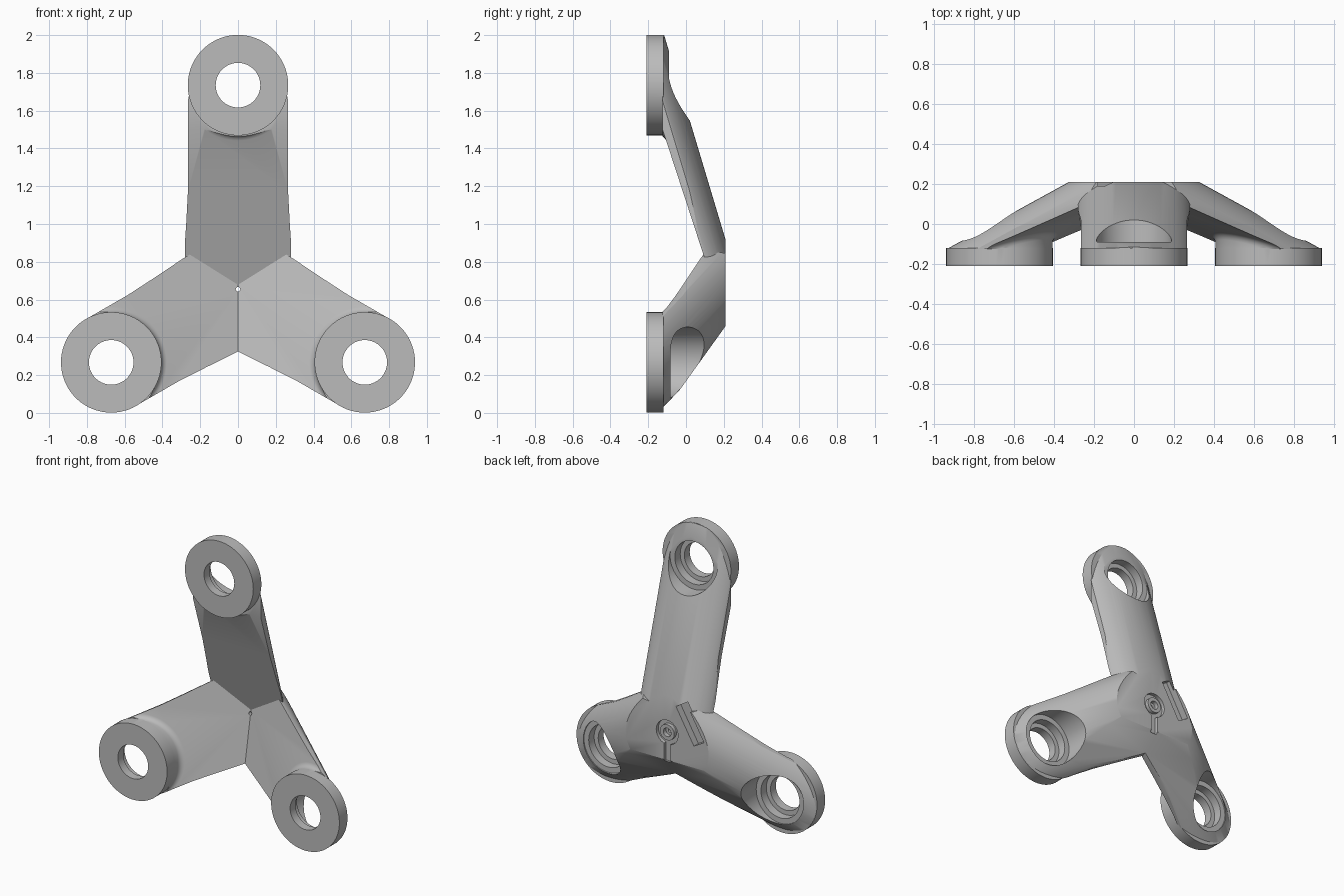
import bpy, bmesh, math
from mathutils import Matrix

if "Cube" in bpy.data.objects:
    bpy.data.objects.remove(bpy.data.objects["Cube"], do_unlink=True)

HUB_Z, FOOT_R, BACK, FRONT, FOOT_TOP = 0.655, 0.265, 0.21, -0.21, -0.12

grey = bpy.data.materials.new("plain grey")
grey.use_nodes = True
colour = (0.5, 0.5, 0.5, 1)
grey.diffuse_color = colour
grey.node_tree.nodes["Principled BSDF"].inputs["Base Color"].default_value = colour


def loft(name, loop_a, loop_b, place=Matrix(), fillet=None):
    """Solid between two matching loops; fillet picks edges to round."""
    bm = bmesh.new()
    a = [bm.verts.new(p) for p in loop_a]
    b = [bm.verts.new(p) for p in loop_b]
    bm.faces.new(a)
    bm.faces.new(b)
    for i in range(len(a)):
        j = (i + 1) % len(a)
        bm.faces.new((a[i], a[j], b[j], b[i]))
    bmesh.ops.recalc_face_normals(bm, faces=bm.faces)
    if fillet:
        edges = [e for e in bm.edges if fillet(e) and all(v in b for v in e.verts)]
        bmesh.ops.bevel(bm, geom=edges, offset=0.03, segments=4, profile=0.5, affect='EDGES')
    bm.transform(place)
    mesh = bpy.data.meshes.new(name)
    bm.to_mesh(mesh)
    bm.free()
    mesh.materials.append(grey)
    ob = bpy.data.objects.new(name, mesh)
    bpy.context.collection.objects.link(ob)
    return ob


def prism(name, outline, y0, y1, place=Matrix()):
    return loft(name, [(x, y0, z) for x, z in outline], [(x, y1, z) for x, z in outline], place)


def circle(radius, z=0, n=64):
    return [(radius * math.cos(math.tau * i / n), z + radius * math.sin(math.tau * i / n)) for i in range(n)]


def rect(x0, x1, z0, z1):
    return [(x0, z0), (x1, z0), (x1, z1), (x0, z1)]


def boolean(target, tool, operation):
    mod = target.modifiers.new(operation, 'BOOLEAN')
    mod.operation, mod.solver, mod.object = operation, 'EXACT', tool
    bpy.context.view_layer.objects.active = target
    bpy.ops.object.modifier_apply(modifier=mod.name)
    bpy.data.objects.remove(tool, do_unlink=True)


def arm(name, angle, reach, back, front, bulge):
    """Arm along local z: flat sloping front, rounded sloping back, round foot."""
    place = Matrix.Translation((0, 0, HUB_Z)) @ Matrix.Rotation(angle, 4, 'Y')
    # plan outline with a flare at the hub and a round foot end
    side = [(0.1, -0.12), (0.287, 0.1), (0.286, 0.17), (0.274, 0.35), (0.265, 0.52)]
    foot = [(FOOT_R * math.cos(math.pi * i / 40), reach + FOOT_R * math.sin(math.pi * i / 40)) for i in range(41)]
    body = prism(name, side + foot + [(-w, r) for w, r in reversed(side)], FRONT + 0.01, 0.6, place)
    # elliptical back section, steep at the edges
    turns = [math.pi * i / 40 for i in range(41)]
    section = [(-0.29 * math.cos(t), bulge * (math.sin(t) - 1)) for t in turns] + [(0.29, -2), (-0.29, -2)]
    ends = [[(w, back[0] - back[1] * r + h, r) for w, h in section] for r in (-0.5, 1.6)]
    boolean(body, loft("arch", *ends, place), 'INTERSECT')
    # hollow under the arm, leaving the foot column with a filleted neck
    arc = [(FOOT_R * math.cos(t), reach - FOOT_R * math.sin(t)) for t in turns]
    plan = [(1, -0.5), (1, reach)] + arc + [(-1, reach), (-1, -0.5)]
    low = [(w, -1, r) for w, r in plan]
    high = [(w, front[0] - front[1] * r, r) for w, r in plan]
    on_arc = lambda e: all(abs(v.co.x) < 0.5 for v in e.verts)
    boolean(body, loft("hollow", low, high, place, on_arc), 'DIFFERENCE')
    boolean(body, prism("foot_clearance", plan, -1, FOOT_TOP - 0.005, place), 'DIFFERENCE')
    # foot ring
    boolean(body, prism("foot_ring", circle(FOOT_R + 0.001, reach, 80), FRONT, FOOT_TOP, place), 'UNION')
    return body, place


arms = [("bracket", 0, 1.08, (0.288, 0.3), (0.152, 0.327), 0.19),
        ("left_arm", math.radians(120), 0.775, (0.375, 0.475), (0.14, 0.37), 0.24),
        ("right_arm", math.radians(-120), 0.775, (0.375, 0.475), (0.14, 0.37), 0.24)]
built = [arm(*a) for a in arms]
bracket = built[0][0]
for other, _ in built[1:]:
    boolean(bracket, other, 'UNION')

# flat hub back and slanted underside
boolean(bracket, prism("back_trim", rect(-2, 2, -1, 3), BACK, 1), 'DIFFERENCE')
slope = [(-0.22, -0.139), (0.26, 0.53), (1, 0.53), (1, -0.139)]
boolean(bracket, loft("under_trim", [(-2, y, z) for y, z in slope], [(2, y, z) for y, z in slope]), 'DIFFERENCE')

# bolt holes with stepped counterbores from the back
for (_, place), spec in zip(built, arms):
    for radius, floor in ((0.187, -0.09), (0.15, -0.15), (0.118, -1)):
        boolean(bracket, prism("bore", circle(radius, spec[2]), floor, 1, place), 'DIFFERENCE')

# hub details: ring groove, pin hole, drain slot and side pocket
hub = Matrix.Translation((0, 0, HUB_Z))
groove = prism("groove", circle(0.085), BACK - 0.025, 0.4, hub)
boolean(groove, prism("core", circle(0.055), 0, 0.5, hub), 'DIFFERENCE')
boolean(bracket, groove, 'DIFFERENCE')
boolean(bracket, prism("dimple", circle(0.03, n=32), BACK - 0.03, 0.4, hub), 'DIFFERENCE')
boolean(bracket, prism("pin_hole", circle(0.012, n=16), -1, 1, hub), 'DIFFERENCE')
boolean(bracket, prism("slot", rect(-0.025, 0.025, -0.21, -0.07), BACK - 0.025, 0.4, hub), 'DIFFERENCE')
tilt = hub @ Matrix.Rotation(math.radians(-60), 4, 'Y')
boolean(bracket, prism("pocket", rect(-0.14, 0.14, 0.16, 0.25), BACK - 0.05, 0.4, tilt), 'DIFFERENCE')

bpy.ops.object.select_all(action='DESELECT')
bracket.select_set(True)
bpy.context.view_layer.objects.active = bracket
bpy.ops.object.shade_smooth_by_angle(angle=math.radians(28))
